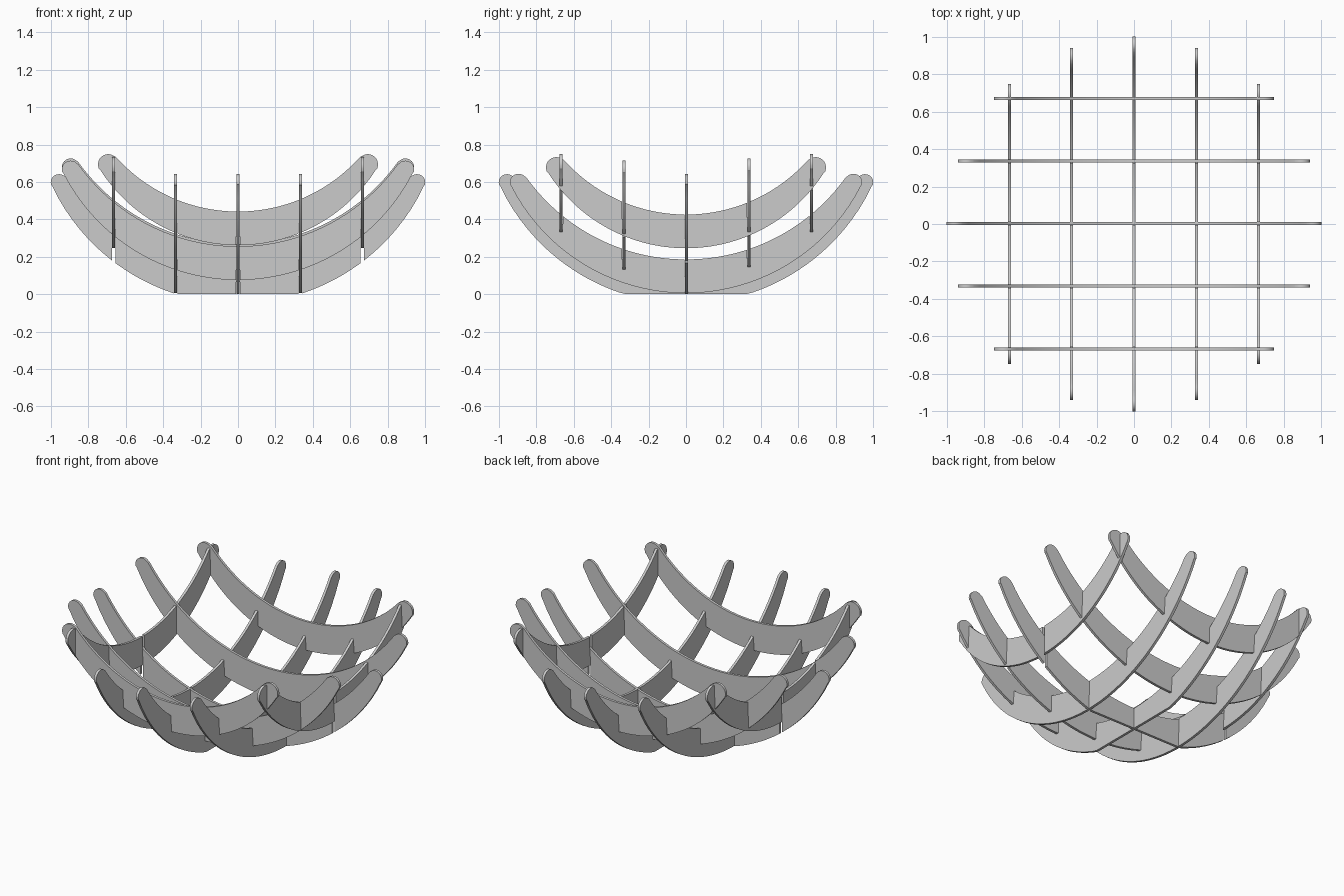
import bpy, bmesh, math

if "Cube" in bpy.data.objects:
    bpy.data.objects.remove(bpy.data.objects["Cube"])

BAND = 0.18      # vertical depth of every rib
THICK = 0.016    # sheet thickness
SLOT = 0.0095    # half width of the slots

# position: (lowest point, radius, tip centre)
X_RIBS = {-0.667: (0.262, 0.875, 0.694), -0.332: (0.076, 1.05, 0.895),
          0.002: (-0.05, 1.10, 0.957),
          0.336: (0.088, 1.05, 0.895), 0.67: (0.262, 0.875, 0.694)}
Y_RIBS = {-0.665: (0.246, 0.875, 0.694), -0.333: (0.006, 1.05, 0.895),
          0.0: (-0.05, 1.10, 0.957),
          0.333: (0.006, 1.05, 0.895), 0.665: (0.246, 0.875, 0.694)}


def arc(rib, u):
    return rib[0] + rib[1] - math.sqrt(rib[1] ** 2 - u * u)


def bottom(rib, u):
    return max(0.0, arc(rib, u))


def top(rib, u):
    return arc(rib, u) + BAND


def edge(rib, fn, limit, slots):
    """Left-to-right edge of a rib with rectangular slots let into it."""
    n = 56
    us = [-limit + 2 * limit * i / n for i in range(n + 1)]
    pts = [(u, fn(rib, u)) for u in us
           if all(abs(u - s) > SLOT + 0.003 for s, _ in slots)]
    for s, mid in slots:
        a, b = s - SLOT, s + SLOT
        i = next(k for k, p in enumerate(pts) if p[0] > s)
        pts[i:i] = [(a, fn(rib, a)), (a, mid), (b, mid), (b, fn(rib, b))]
    return pts


def make_rib(name, rib, pos, crossing, along_x):
    zb, radius, uc = rib
    sn = uc / radius
    cs = math.sqrt(1 - sn * sn)
    r = BAND * cs / 2
    uo, ui = uc + r * sn, uc - r * sn
    cz = arc(rib, uc) + BAND / 2
    # half-lap slots: from below in the x ribs, from above in the y ribs
    low, high = [], []
    for s, other in sorted(crossing.items()):
        mid = (max(bottom(rib, s), bottom(other, pos))
               + min(top(rib, s), top(other, pos))) / 2
        if along_x and abs(s) < uo - 0.03:
            if mid > bottom(rib, s):
                low.append((s, mid))
        elif not along_x and abs(s) < ui - 0.02:
            if mid < top(rib, s):
                high.append((s, mid))
    lower = edge(rib, bottom, uo, low)
    upper = edge(rib, top, ui, high)
    # rounded tip
    phi = math.atan2(sn, cs)
    cap = []
    for k in range(1, 12):
        a = phi - math.pi / 2 + math.pi * k / 12
        cap.append((uc + r * math.cos(a), cz + r * math.sin(a)))
    outline = lower + cap + upper[::-1] + [(-u, z) for u, z in cap[::-1]]

    bm = bmesh.new()
    h = THICK / 2
    if along_x:
        vs = [bm.verts.new((u, pos - h, z)) for u, z in outline]
        move = (0, THICK, 0)
    else:
        vs = [bm.verts.new((pos - h, u, z)) for u, z in outline]
        move = (THICK, 0, 0)
    face = bm.faces.new(vs)
    res = bmesh.ops.extrude_face_region(bm, geom=[face], use_keep_orig=True)
    bmesh.ops.translate(bm, vec=move, verts=[
        g for g in res["geom"] if isinstance(g, bmesh.types.BMVert)])
    bmesh.ops.recalc_face_normals(bm, faces=bm.faces)
    mesh = bpy.data.meshes.new(name)
    bm.to_mesh(mesh)
    bm.free()
    ob = bpy.data.objects.new(name, mesh)
    bpy.context.collection.objects.link(ob)
    bpy.ops.object.select_all(action='DESELECT')
    ob.select_set(True)
    bpy.context.view_layer.objects.active = ob
    bpy.ops.object.shade_smooth_by_angle(angle=math.radians(30))


# ribs running left to right
for i, (y, rib) in enumerate(X_RIBS.items()):
    make_rib(f"cross_rib_{i + 1}", rib, y, Y_RIBS, True)
# ribs running front to back
for i, (x, rib) in enumerate(Y_RIBS.items()):
    make_rib(f"long_rib_{i + 1}", rib, x, X_RIBS, False)
